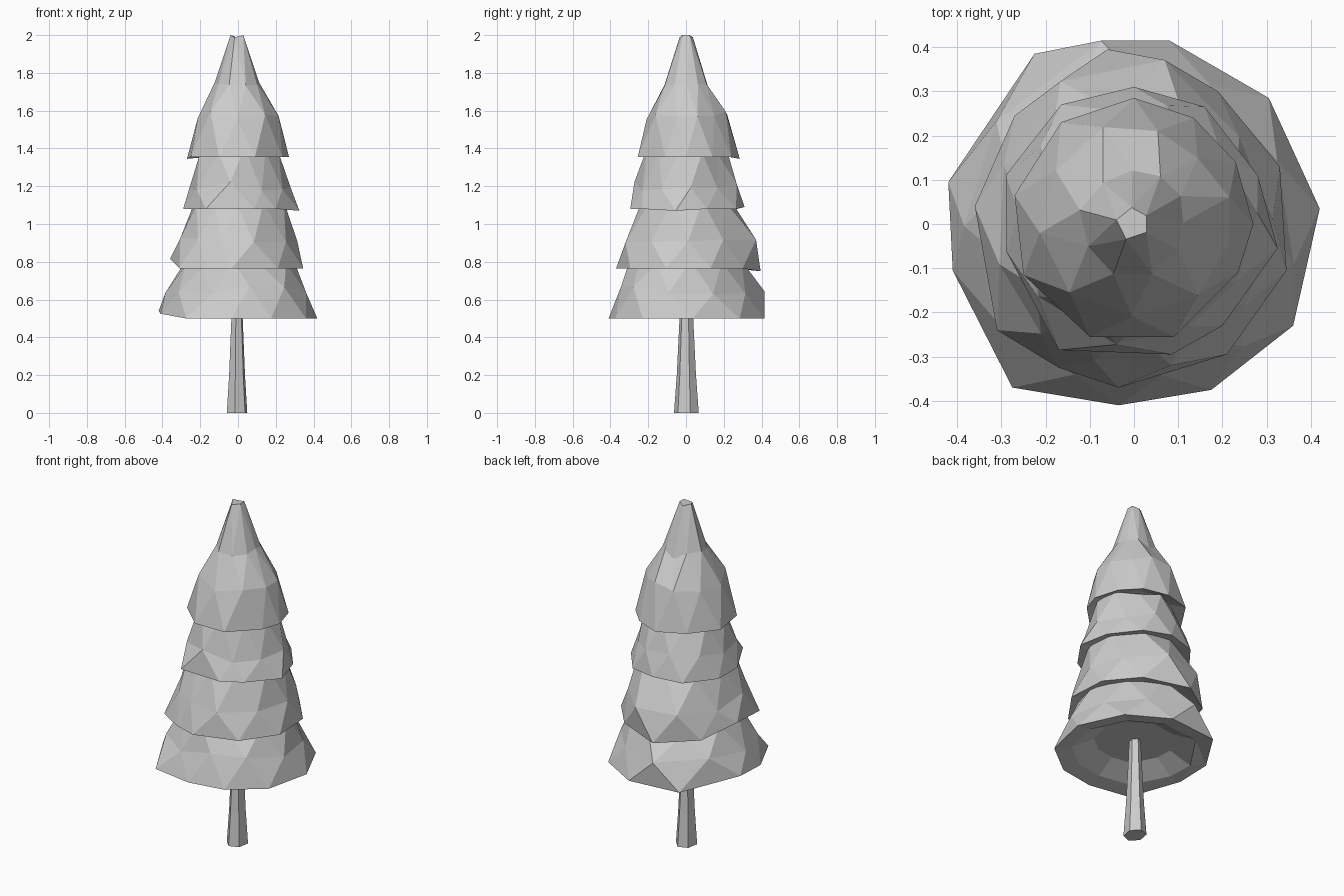
import bpy, bmesh, math, random
from mathutils import Vector

if "Cube" in bpy.data.objects:
    bpy.data.objects.remove(bpy.data.objects["Cube"])

random.seed(4)


def finish(bm, name):
    bmesh.ops.remove_doubles(bm, verts=bm.verts, dist=0.0005)
    bmesh.ops.recalc_face_normals(bm, faces=bm.faces)
    me = bpy.data.meshes.new(name)
    bm.to_mesh(me)
    bm.free()
    ob = bpy.data.objects.new(name, me)
    bpy.context.collection.objects.link(ob)
    return ob


def stagger(pts):
    # points halfway between neighbours, kept at their mean radius
    out = []
    for i, p in enumerate(pts):
        q = pts[(i + 1) % len(pts)]
        m = p + q
        out.append(m.normalized() * (p.length + q.length) / 2)
    return out


def tier(name, outline, z0, levels, recess, lift={}, bulge={}, tip=False):
    """Faceted skirt: jagged hem, staggered rings above, recess beneath."""
    bm = bmesh.new()
    hem_pts = [Vector(p) for p in outline]
    n = len(hem_pts)
    hem = [bm.verts.new((p.x, p.y, z0 + lift.get(i, 0))) for i, p in enumerate(hem_pts)]
    # outer rings, each turned half a step from the one below
    pts, ring = hem_pts, hem
    for k, (s, z) in enumerate(levels):
        pts = stagger(pts)
        new = []
        for i, p in enumerate(pts):
            f = s + random.uniform(-0.03, 0.03)
            if k == 0:
                f = bulge.get(i, f)
            new.append(bm.verts.new((p.x * f, p.y * f, z + random.uniform(-0.025, 0.025))))
        for i in range(n):
            j = (i + 1) % n
            bm.faces.new((ring[i], ring[j], new[i]))
            bm.faces.new((ring[j], new[j], new[i]))
        ring = new
    if tip:
        # five-sided blunt tip, each corner serving two ring vertices
        top = []
        for i in range(n // 2):
            p = pts[2 * i].normalized() * 0.037
            top.append(bm.verts.new((p.x - .004, p.y, 2.0 - 0.012 * (i % 2))))
        for i in range(n // 2):
            j = (i + 1) % (n // 2)
            a, b, c = ring[2 * i], ring[2 * i + 1], ring[(2 * i + 2) % n]
            bm.faces.new((a, b, top[i]))
            bm.faces.new((b, c, top[j]))
            bm.faces.new((b, top[j], top[i]))
        bm.faces.new(top)
    else:
        bm.faces.new(ring)
    # underside
    ring = hem
    for k, (s, z) in enumerate(recess):
        new = [bm.verts.new((p.x * s, p.y * s, z)) for p in hem_pts]
        for i in range(n):
            j = (i + 1) % n
            bm.faces.new((ring[j], ring[i], new[i]))
            bm.faces.new((ring[j], new[i], new[j]))
        ring = new
    bm.faces.new(ring)
    return finish(bm, name)


# foliage skirts, bottom to top
tier("foliage_bottom",
     [(.42, .035), (.305, .285), (.08, .415), (-.225, .385), (-.42, .095),
      (-.41, -.105), (-.275, -.37), (-.035, -.41), (.175, -.375), (.36, -.23)],
     0.50, [(.86, .65), (.68, .79)], [(.78, .515), (.5, .575)],
     lift={4: .04, 5: .025}, bulge={2: .97, 4: .9})
tier("foliage_lower",
     [(.33, .13), (.19, .3), (-.06, .395), (-.27, .245), (-.36, .04),
      (-.31, -.24), (-.17, -.325), (-.035, -.37), (.21, -.295), (.345, -.105)],
     0.765, [(.87, .92), (.68, 1.10)], [(.75, .785)],
     lift={4: .05, 2: -.015}, bulge={1: 1.0, 2: .95})
tier("foliage_upper",
     [(.28, .11), (.16, .265), (0, .31), (-.165, .27), (-.29, .11),
      (-.29, -.06), (-.17, -.285), (.085, -.295), (.2, -.23), (.325, -.055)],
     1.08, [(.87, 1.20), (.68, 1.38)], [(.7, 1.10)], lift={2: .01, 9: -.01})
tier("foliage_top",
     [(.27, 0), (.23, .14), (.135, .24), (0, .285), (-.165, .23),
      (-.27, .065), (-.25, -.115), (-.1, -.255), (.09, -.255), (.235, -.11)],
     1.355, [(.79, 1.575), (.43, 1.73)], [(.7, 1.385)],
     lift={3: -.01, 5: -.01}, bulge={0: .83, 9: .83}, tip=True)

# tapered six-sided trunk
bm = bmesh.new()
rings = []
for r, z in ((.067, 0), (.052, .2), (.037, .5), (.03, .72)):
    rings.append([bm.verts.new((r * .85 * math.cos(a) - .005, r * math.sin(a) + .002, z))
                  for a in (math.tau * (k + .3) / 6 for k in range(6))])
for lo, hi in zip(rings, rings[1:]):
    for i in range(6):
        j = (i + 1) % 6
        bm.faces.new((lo[i], lo[j], hi[j], hi[i]))
bm.faces.new(rings[0][::-1])
bm.faces.new(rings[-1])
finish(bm, "trunk")
